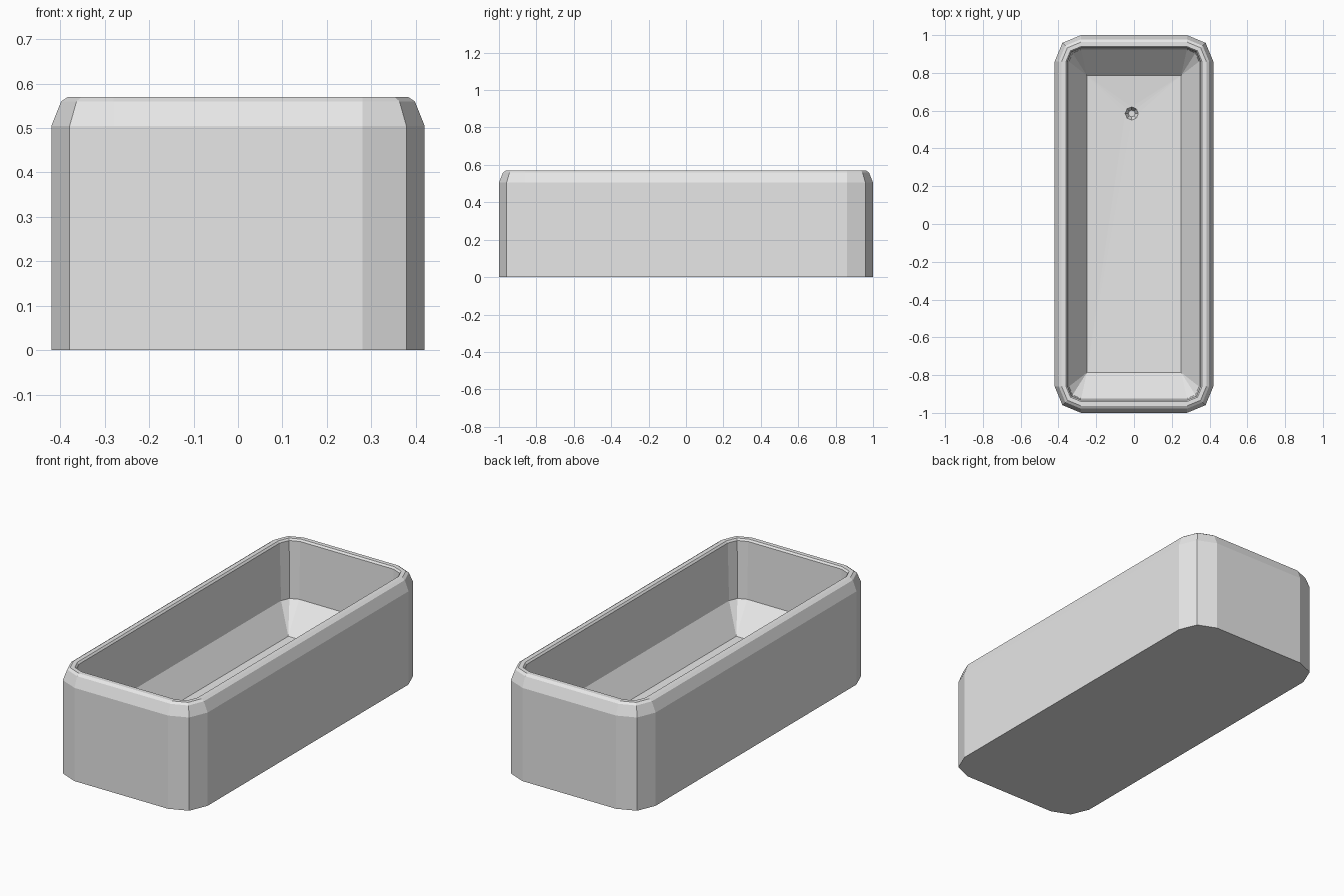
import bpy, bmesh, math

if "Cube" in bpy.data.objects:
    bpy.data.objects.remove(bpy.data.objects["Cube"])

# One flat material
mat = bpy.data.materials.new("light grey")
mat.diffuse_color = (0.8, 0.8, 0.8, 1)
mat.use_nodes = True
mat.node_tree.nodes["Principled BSDF"].inputs["Base Color"].default_value = mat.diffuse_color

bm = bmesh.new()


def outline(inset, z):
    """Rounded rectangle with two facets per corner, offset inwards."""
    r = 0.14 - inset
    pts = []
    for k, (sx, sy) in enumerate([(1, 1), (-1, 1), (-1, -1), (1, -1)]):
        for j in range(3):
            a = math.radians(90 * k + 45 * j)
            pts.append(bm.verts.new((sx * 0.28 + r * math.cos(a),
                                     sy * 0.86 + r * math.sin(a), z)))
    return pts


def bridge(a, b):
    n = len(a)
    for i in range(n):
        bm.faces.new((a[i], a[(i + 1) % n], b[(i + 1) % n], b[i]))


# Outer wall, rounded rim and inner wall
profile = [(0, 0), (0, 0.505), (0.022, 0.56), (0.037, 0.57), (0.06, 0.57),
           (0.068, 0.56), (0.076, 0.25)]
rings = [outline(i, z) for i, z in profile]
for a, b in zip(rings, rings[1:]):
    bridge(a, b)
bm.faces.new(rings[0])

# Sloped lower basin down to a rectangular floor
inner = rings[-1]
floor = [bm.verts.new((sx * 0.25, sy * 0.787, 0.11))
         for sx, sy in [(1, 1), (-1, 1), (-1, -1), (1, -1)]]
for k in range(4):
    p, q, s = inner[3 * k:3 * k + 3]
    bm.faces.new((p, q, floor[k]))
    bm.faces.new((q, s, floor[k]))
    bm.faces.new((s, inner[(3 * k + 3) % 12], floor[(k + 1) % 4], floor[k]))


# Floor falls slightly to an eight-sided drain recess
def drain_ring(radius, z):
    return [bm.verts.new((-0.012 + radius * math.cos(math.radians(45 + 45 * i)),
                          0.585 + radius * math.sin(math.radians(45 + 45 * i)), z))
            for i in range(8)]


lip = drain_ring(0.035, 0.095)
sump = drain_ring(0.018, 0.065)
for k in range(4):
    c, d = floor[k], floor[(k + 1) % 4]
    m = lip[2 * k + 1]
    bm.faces.new((c, m, lip[2 * k]))
    bm.faces.new((c, d, m))
    bm.faces.new((d, lip[(2 * k + 2) % 8], m))
bridge(lip, sump)
bm.faces.new(sump)

bmesh.ops.recalc_face_normals(bm, faces=bm.faces)
mesh = bpy.data.meshes.new("bathtub")
bm.to_mesh(mesh)
bm.free()
mesh.materials.append(mat)
tub = bpy.data.objects.new("bathtub", mesh)
bpy.context.collection.objects.link(tub)
